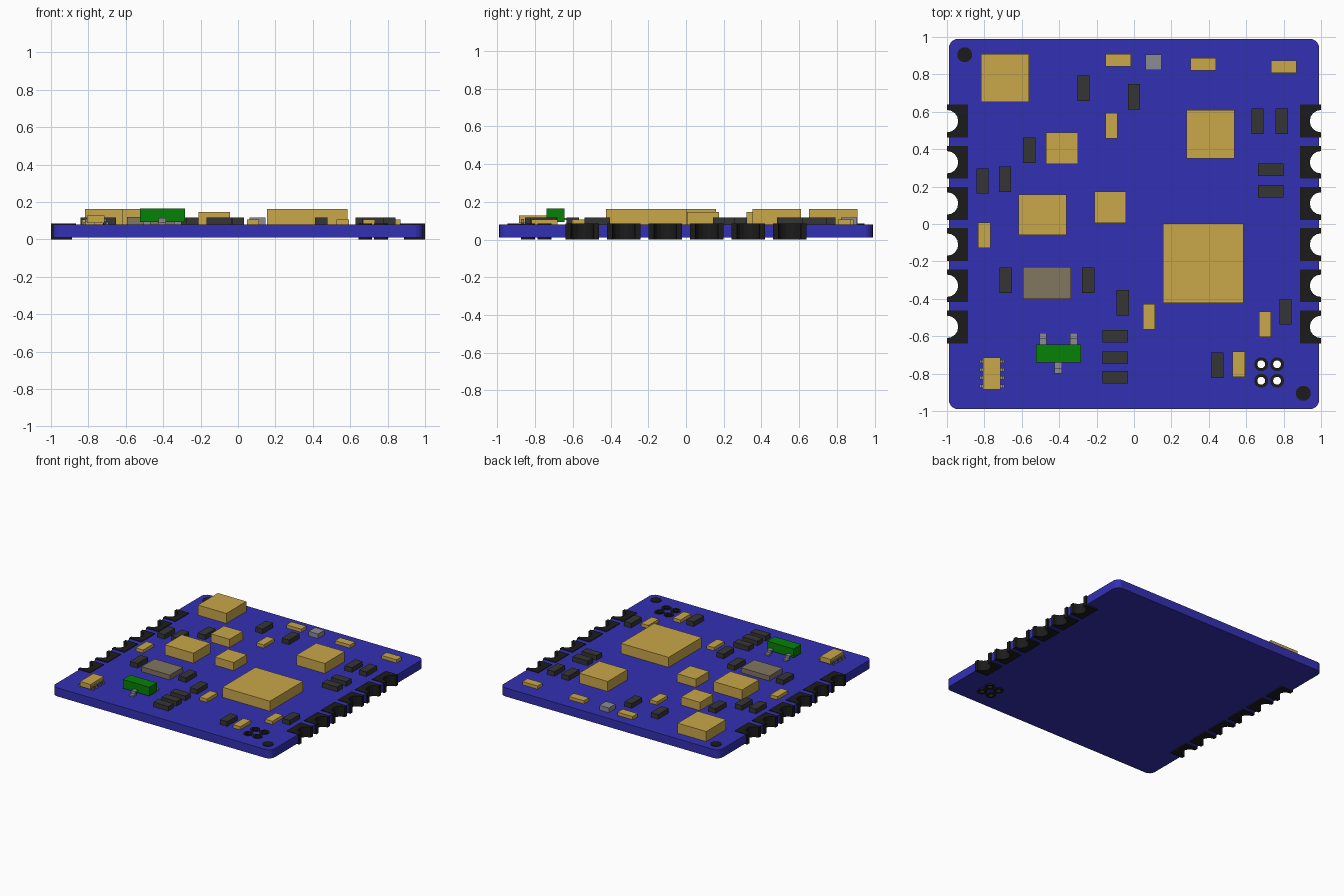
import bpy
import bmesh
from mathutils import Matrix

cube = bpy.data.objects.get("Cube")
if cube:
    bpy.data.objects.remove(cube, do_unlink=True)

BOTTOM, TOP, PAD_TOP = 0.01, 0.08, 0.085


def material(name, rgb):
    # Display colour to linear
    colour = [(c / 255) ** 2.2 for c in rgb] + [1]
    mat = bpy.data.materials.new(name)
    mat.use_nodes = True
    mat.diffuse_color = colour
    mat.node_tree.nodes["Principled BSDF"].inputs["Base Color"].default_value = colour
    return mat


BLUE = material("blue_mask", (54, 52, 178))
GOLD = material("gold", (200, 166, 75))
DARK = material("dark_grey", (56, 56, 56))
BLACK = material("black", (33, 33, 33))
GREEN = material("green", (14, 128, 14))
TAUPE = material("taupe", (128, 118, 96))
GREY = material("grey", (138, 138, 146))


def finish(name, bm, mat):
    mesh = bpy.data.meshes.new(name)
    bmesh.ops.recalc_face_normals(bm, faces=bm.faces)
    bm.to_mesh(mesh)
    bm.free()
    obj = bpy.data.objects.new(name, mesh)
    bpy.context.collection.objects.link(obj)
    if mat:
        mesh.materials.append(mat)
    return obj


def add_box(bm, x, y, w, d, z0, z1):
    m = Matrix.Translation((x, y, (z0 + z1) / 2)) @ Matrix.Diagonal((w, d, z1 - z0, 1))
    return bmesh.ops.create_cube(bm, size=1, matrix=m)


def box(name, x, y, w, d, z1, mat, z0=TOP):
    bm = bmesh.new()
    add_box(bm, x, y, w, d, z0, z1)
    return finish(name, bm, mat)


def add_cylinder(bm, x, y, r, z0, z1, sides=24):
    bmesh.ops.create_cone(bm, cap_ends=True, segments=sides, radius1=r, radius2=r,
                          depth=z1 - z0, matrix=Matrix.Translation((x, y, (z0 + z1) / 2)))


def cylinder(name, x, y, r, z0, z1, mat):
    bm = bmesh.new()
    add_cylinder(bm, x, y, r, z0, z1)
    return finish(name, bm, mat)


def cut(obj, cutter):
    mod = obj.modifiers.new("cut", "BOOLEAN")
    mod.operation = "DIFFERENCE"
    mod.solver = "EXACT"
    mod.object = cutter


def gull_leg(name, x, y, width, reach, z_top, mat, direction):
    # Stepped lead: shoulder, riser and foot, extruded across its width
    t = 0.012
    profile = [(0, z_top), (reach * 0.55, z_top), (reach * 0.55, TOP + t), (reach, TOP + t),
               (reach, TOP), (reach * 0.35, TOP), (reach * 0.35, z_top - t), (0, z_top - t)]
    dx, dy = direction
    bm = bmesh.new()
    verts = [bm.verts.new((x + dx * s - abs(dy) * width / 2,
                           y + dy * s - abs(dx) * width / 2, z)) for s, z in profile]
    face = bm.faces.new(verts)
    ext = bmesh.ops.extrude_face_region(bm, geom=[face])
    moved = [v for v in ext["geom"] if isinstance(v, bmesh.types.BMVert)]
    bmesh.ops.translate(bm, verts=moved, vec=(abs(dy) * width, abs(dx) * width, 0))
    return finish(name, bm, mat)


# Board with rounded corners
bm = bmesh.new()
add_box(bm, 0, 0, 1.98, 1.98, BOTTOM, TOP)
corners = [e for e in bm.edges if abs(e.verts[0].co.z - e.verts[1].co.z) > 0.01]
bmesh.ops.bevel(bm, geom=corners, offset=0.05, segments=6, profile=0.5, affect="EDGES")
board = finish("board", bm, BLUE)

# Hidden cutters for edge notches and pin holes
PAD_YS = [0.55 - 0.22 * i for i in range(6)]
HOLES = [(x, y) for x in (0.68, 0.765) for y in (-0.75, -0.838)]

notches = bmesh.new()
sockets = bmesh.new()
drills = bmesh.new()
for side in (-1, 1):
    for y in PAD_YS:
        add_cylinder(notches, side, y, 0.06, -0.1, 0.2, 16)
        add_box(sockets, side * 0.97, y, 0.16, 0.174, -0.1, 0.2)
for x, y in HOLES:
    add_cylinder(drills, x, y, 0.021, -0.1, 0.2)
    add_cylinder(sockets, x, y, 0.036, -0.1, 0.2)
notch_cutter = finish("notch_cutter", notches, None)
socket_cutter = finish("socket_cutter", sockets, None)
drill_cutter = finish("drill_cutter", drills, None)
for helper in (notch_cutter, socket_cutter, drill_cutter):
    helper.hide_render = True
    helper.hide_set(True)
cut(board, socket_cutter)

# Notched edge pads
for side, label in ((1, "left"), (-1, "right")):
    for i, y in enumerate(PAD_YS):
        pad = box(f"{label}_edge_pad_{i + 1}", side * 0.944, y, 0.112, 0.176,
                  PAD_TOP, BLACK, 0)
        cut(pad, notch_cutter)

# Plated pin holes and round markers
for i, (x, y) in enumerate(HOLES):
    cut(cylinder(f"pin_hole_{i + 1}", x, y, 0.037, 0, PAD_TOP, BLACK), drill_cutter)
for i, s in enumerate((-1, 1)):
    cylinder(f"round_marker_{i + 1}", s * 0.905, -s * 0.905, 0.04, TOP - 0.01, PAD_TOP, BLACK)

# Large chips: x, y, width, depth, top
CHIPS = [(-0.69, 0.78, 0.257, 0.257, 0.162), (0.41, 0.48, 0.257, 0.257, 0.162),
         (-0.49, 0.05, 0.257, 0.217, 0.162), (0.37, -0.21, 0.43, 0.427, 0.162),
         (-0.385, 0.405, 0.17, 0.17, 0.147), (-0.127, 0.09, 0.17, 0.17, 0.147)]
for i, (x, y, w, d, z) in enumerate(CHIPS):
    box(f"chip_{i + 1}", x, y, w, d, z, GOLD)
box("oscillator", -0.465, -0.315, 0.257, 0.17, 0.12, TAUPE)
box("grey_component", 0.105, 0.865, 0.085, 0.085, 0.118, GREY)

# Small resistors and capacitors
UPRIGHT_RESISTORS = [(-0.27, 0.725), (0, 0.68), (-0.56, 0.395), (-0.81, 0.23), (-0.69, 0.24),
                     (-0.685, -0.3), (-0.245, -0.3), (-0.06, -0.42), (0.66, 0.55),
                     (0.79, 0.55), (0.81, -0.47), (0.445, -0.755)]
FLAT_RESISTORS = [(-0.1, -0.6), (-0.1, -0.715), (-0.1, -0.82), (0.73, 0.29), (0.73, 0.175)]
UPRIGHT_CAPACITORS = [(-0.12, 0.525), (-0.8, -0.06), (0.08, -0.495), (0.7, -0.535),
                      (0.56, -0.75)]
FLAT_CAPACITORS = [(-0.085, 0.875), (0.37, 0.855), (0.8, 0.84)]
LONG, SHORT = 0.136, 0.066
for name, places, w, d, z, mat in (
        ("upright_resistor", UPRIGHT_RESISTORS, SHORT, LONG, 0.118, DARK),
        ("flat_resistor", FLAT_RESISTORS, LONG, SHORT, 0.118, DARK),
        ("upright_capacitor", UPRIGHT_CAPACITORS, SHORT, LONG, 0.106, GOLD),
        ("flat_capacitor", FLAT_CAPACITORS, LONG, SHORT, 0.106, GOLD)):
    for i, (x, y) in enumerate(places):
        box(f"{name}_{i + 1}", x, y, w, d, z, mat)

# Three-legged transistor
box("transistor_body", -0.403, -0.692, 0.24, 0.097, 0.165, GREEN, 0.093)
for i, (x, y, s) in enumerate(((-0.487, -0.644, 1), (-0.322, -0.644, 1), (-0.405, -0.74, -1))):
    gull_leg(f"transistor_leg_{i + 1}", x, y, 0.038, 0.06, 0.115, GREY, (0, s))

# Eight-legged chip
box("small_chip_body", -0.76, -0.8, 0.094, 0.172, 0.128, GOLD, 0.088)
for side in (-1, 1):
    for i in range(4):
        gull_leg(f"small_chip_leg_{side}_{i + 1}", -0.76 + side * 0.047, -0.735 - i * 0.044,
                 0.018, 0.02, 0.108, GREY, (side, 0))
